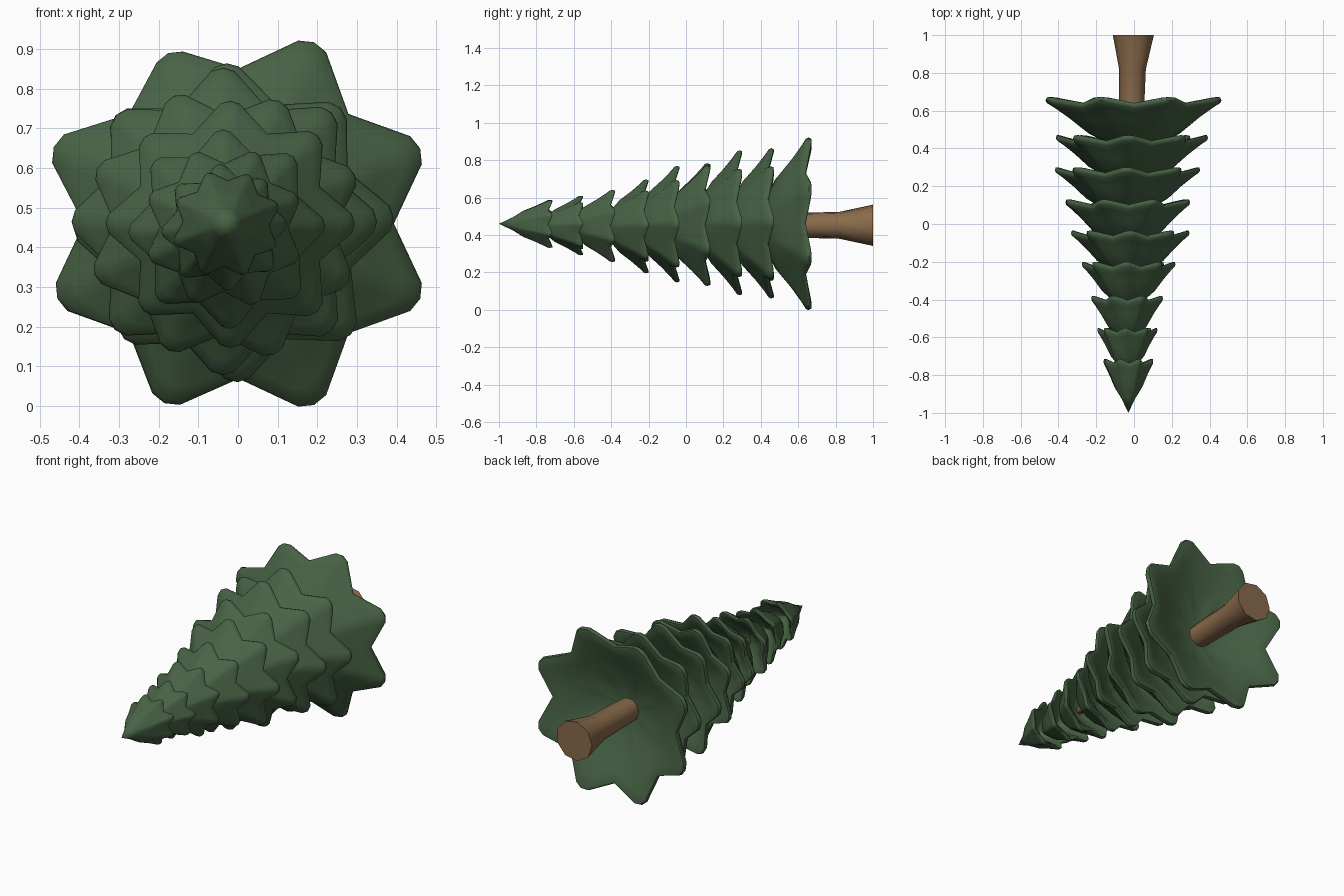
import bpy, bmesh, math, random

if "Cube" in bpy.data.objects:
    bpy.data.objects.remove(bpy.data.objects["Cube"])

random.seed(4)
POINTS = 8


def material(name, rgb):
    m = bpy.data.materials.new(name)
    m.diffuse_color = (*rgb, 1)
    m.use_nodes = True
    m.node_tree.nodes["Principled BSDF"].inputs["Base Color"].default_value = m.diffuse_color
    return m


GREEN = material("needles", (0.065, 0.125, 0.06))
BROWN = material("bark", (0.25, 0.145, 0.07))


def loft(name, rings, mat, angle):
    """Skin a list of vertex rings; a ring with one point closes to a tip."""
    bm = bmesh.new()
    vr = [[bm.verts.new(p) for p in ring] for ring in rings]
    for a, b in zip(vr, vr[1:]):
        n = max(len(a), len(b))
        for i in range(n):
            j = (i + 1) % n
            if len(a) == 1:
                bm.faces.new((a[0], b[j], b[i]))
            elif len(b) == 1:
                bm.faces.new((a[i], a[j], b[0]))
            else:
                bm.faces.new((a[i], a[j], b[j], b[i]))
    bmesh.ops.recalc_face_normals(bm, faces=bm.faces)
    me = bpy.data.meshes.new(name)
    bm.to_mesh(me)
    bm.free()
    ob = bpy.data.objects.new(name, me)
    bpy.context.collection.objects.link(ob)
    me.materials.append(mat)
    bpy.context.view_layer.objects.active = ob
    ob.select_set(True)
    bpy.ops.object.shade_smooth_by_angle(angle=math.radians(angle))
    ob.select_set(False)
    return ob


# Section of a tier: radius factor, distance forward of the rim, star strength
PROFILE = [(0.28, 0.235, 0.3), (0.56, 0.17, 0.65), (0.745, 0.102, 0.87),
           (0.90, 0.052, 0.96), (0.985, 0.028, 1), (1.0, 0.014, 1),
           (0.985, 0.0, 1), (0.95, 0.0, 1), (0.82, 0.018, 0.95),
           (0.62, 0.06, 0.8), (0.32, 0.115, 0.5)]


def tier(index, y, radius, cx, cz, turn):
    jitter = [random.uniform(0.98, 1.015) for _ in range(POINTS)]
    if index == 1:  # the widest tier has one short point, upper left
        jitter = [1.0, 1.0, 0.94, 1.02, 1.0, 0.99, 1.0, 1.0]
        jitter = jitter[:1] + [1.0, 0.94] + jitter[3:]
    length = 0.8 + 0.45 * radius

    def ring(f, d, star):
        pts = []
        for k in range(POINTS):
            mid = math.radians(turn) + k * math.tau / POINTS
            # valley, shoulder, tip, shoulder
            for off, r, back in ((-22.5, 0.79, 0.03), (-4.5, 0.98, 0.003),
                                 (0, 1.0, 0), (4.5, 0.98, 0.003)):
                if back < 0.01:
                    r *= jitter[k]
                a = mid + math.radians(off)
                rr = radius * f * (1 + (r - 1) * star)
                yy = y - d * length - back * star * (0.55 + radius)
                pts.append((cx + rr * math.cos(a), yy, cz + rr * math.sin(a)))
        return pts

    tip = -1.0 if index == 9 else y - 0.29 * length
    rings = [[(cx, tip, cz)]] + [ring(*p) for p in PROFILE]
    rings.append([(cx, y - 0.155 * length, cz)])
    loft(f"branch_tier_{index}", rings, GREEN, 50)


# Branch tiers from the lowest (+y) to the top (-y)
TIERS = [(0.672, 0.495, 0.002, 0.46, 22.5), (0.47, 0.405, -0.015, 0.46, 2),
         (0.30, 0.385, -0.038, 0.465, 0), (0.13, 0.35, -0.035, 0.455, 21),
         (-0.035, 0.31, -0.02, 0.46, 0), (-0.20, 0.25, -0.03, 0.447, 2),
         (-0.38, 0.205, -0.035, 0.45, 22), (-0.55, 0.16, -0.035, 0.45, 4),
         (-0.715, 0.138, -0.03, 0.46, 20)]
for i, t in enumerate(TIERS, 1):
    tier(i, *t)

# Trunk: y, radius, centre x
rings = [[(0, 1.0, 0.452)]]
for y, r, cx in ((1.0, 0.112, 0), (0.82, 0.073, -0.006), (0.62, 0.068, -0.01),
                 (0.1, 0.045, -0.025), (-0.5, 0.02, -0.035)):
    rings.append([(cx + r * math.cos(k * math.tau / 9 + 0.35), y,
                   0.452 + r * math.sin(k * math.tau / 9 + 0.35)) for k in range(9)])
rings.append([(-0.035, -0.52, 0.455)])
loft("trunk", rings, BROWN, 50)
